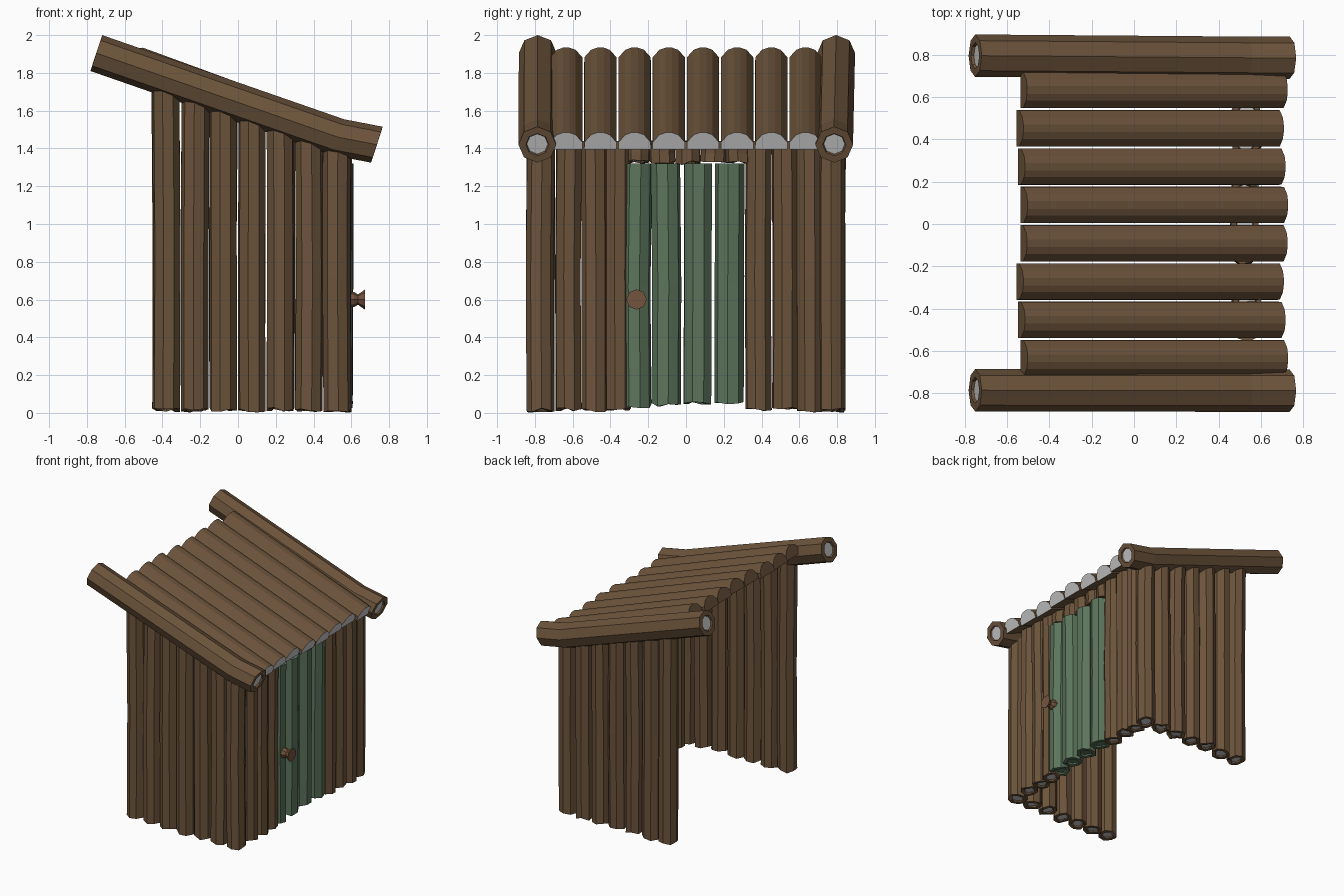
import bpy, bmesh, math, random
from mathutils import Vector

random.seed(4)
if "Cube" in bpy.data.objects:
    bpy.data.objects.remove(bpy.data.objects["Cube"])


def material(name, rgb):
    m = bpy.data.materials.new(name)
    m.use_nodes = True
    m.diffuse_color = (*rgb, 1)
    m.node_tree.nodes["Principled BSDF"].inputs["Base Color"].default_value = (*rgb, 1)
    return m


BARK = material("brown bark", (0.15, 0.088, 0.044))
CUT = material("pale cut wood", (0.57, 0.57, 0.57))
GREEN = material("green paint", (0.108, 0.178, 0.108))
KNOB = material("reddish wood", (0.175, 0.088, 0.048))


def finish(name, bm, mats):
    bmesh.ops.recalc_face_normals(bm, faces=bm.faces)
    mesh = bpy.data.meshes.new(name)
    bm.to_mesh(mesh)
    bm.free()
    for m in mats:
        mesh.materials.append(m)
    obj = bpy.data.objects.new(name, mesh)
    bpy.context.collection.objects.link(obj)
    return obj


def loft(name, rings, mats, axis, sides=8, ragged=0.0):
    """Skin rings of (centre, radius) that all face along axis; the end caps use the last material."""
    bm = bmesh.new()
    rot = Vector(axis).to_track_quat('Z', 'Y')
    jitter = [random.uniform(0, ragged) for _ in range(sides)]
    loops = []
    for i, (c, r) in enumerate(rings):
        loop = []
        for k in range(sides):
            a = 2 * math.pi * k / sides
            p = Vector(c) + rot @ Vector((r * math.cos(a), r * math.sin(a), 0))
            if i < 3:
                p += Vector(axis).normalized() * jitter[k]
            loop.append(bm.verts.new(p))
        loops.append(loop)
    for a, b in zip(loops, loops[1:]):
        for k in range(sides):
            n = (k + 1) % sides
            bm.faces.new((a[k], a[n], b[n], b[k]))
    for loop in (loops[0], loops[-1]):
        bm.faces.new(loop).material_index = len(mats) - 1
    return finish(name, bm, mats)


def log(name, path, r, mats=(BARK, CUT), ragged=0.0):
    """Round log with a bark rim and a slightly sunken cut face at both ends."""
    pts = [Vector(p) for p in path]
    axis = (pts[-1] - pts[0]).normalized()
    sink = axis * 0.012
    rings = [(pts[0] + sink, r * 0.56), (pts[0], r * 0.62)]
    rings += [(p, r) for p in pts]
    rings += [(pts[-1], r * 0.62), (pts[-1] - sink, r * 0.56)]
    return loft(name, rings, mats, axis, ragged=ragged)


def upright(name, x, y, z0, z1, r, mats=(BARK, CUT)):
    """Standing log with a slight natural bow."""
    w = lambda: random.uniform(-0.005, 0.005)
    mid = (z0 + z1) / 2
    return log(name, [(x, y, z0), (x + w(), y + w(), mid), (x + w(), y + w(), z1)],
               r, mats, 0.022)


# Sloping side beams, kinked near the low end
def beam_z(x):
    return 1.905 - 0.348 * (x + 0.75)


for side, y0, y1 in (("left", 0.795, 0.785), ("right", -0.785, -0.787)):
    log("roof_beam_" + side,
        [(-0.75, y0, beam_z(-0.75)), (0.53, y1, beam_z(0.53)), (0.735, y1, 1.42)], 0.1)

# Side walls
for side, y in (("front", -0.77), ("back", 0.77)):
    for i in range(7):
        x = -0.38 + 0.151 * i
        upright(f"{side}_wall_log_{i}", x, y, random.uniform(0, 0.01), beam_z(x) - 0.03, 0.074)

# Door wall beside the opening
for i, y in enumerate((-0.622, -0.482, -0.36, 0.385, 0.525, 0.655)):
    upright(f"door_wall_log_{i}", 0.53, y, random.uniform(0, 0.01), 1.44, 0.071)

# Door planks, with short log pieces above them
for i, y in enumerate((-0.26, -0.105, 0.06, 0.228)):
    upright(f"door_plank_{i}", 0.53, y, 0.025 + 0.007 * i, 1.32, 0.078, (GREEN,))
for i in range(5):
    upright(f"lintel_log_{i}", 0.52, -0.26 + 0.135 * i, 1.315, 1.44, 0.07)

# Flared door knob
loft("door_knob",
     [((0.58, -0.262, 0.6), 0.045), ((0.615, -0.262, 0.6), 0.04),
      ((0.635, -0.262, 0.6), 0.027), ((0.673, -0.262, 0.6), 0.054)],
     (KNOB,), (1, 0, 0))


# Half-round roof logs
def roof_log(name, y, shift):
    half = [(0.086, 0), (0.085, 0.04), (0.05, 0.082), (0.018, 0.094)]
    profile = half + [(-u, v) for u, v in reversed(half)]
    start, end = Vector((-0.55 + shift, y, 1.845)), Vector((0.68 + shift, y, 1.395))
    up = (end - start).normalized().cross(Vector((0, -1, 0)))
    up = up if up.z > 0 else -up
    bm = bmesh.new()
    rows = [[bm.verts.new(c + Vector((0, u, 0)) + up * v) for u, v in profile]
            for c in (start, end)]
    for k in range(len(profile)):
        n = (k + 1) % len(profile)
        bm.faces.new((rows[0][k], rows[0][n], rows[1][n], rows[1][k]))
    bm.faces.new(rows[0])
    bm.faces.new(rows[1]).material_index = 1
    finish(name, bm, (BARK, CUT))


for i in range(8):
    roof_log(f"roof_log_{i}", -0.634 + 0.181 * i, (0.015, 0.003, -0.005, 0.013)[i % 4])
